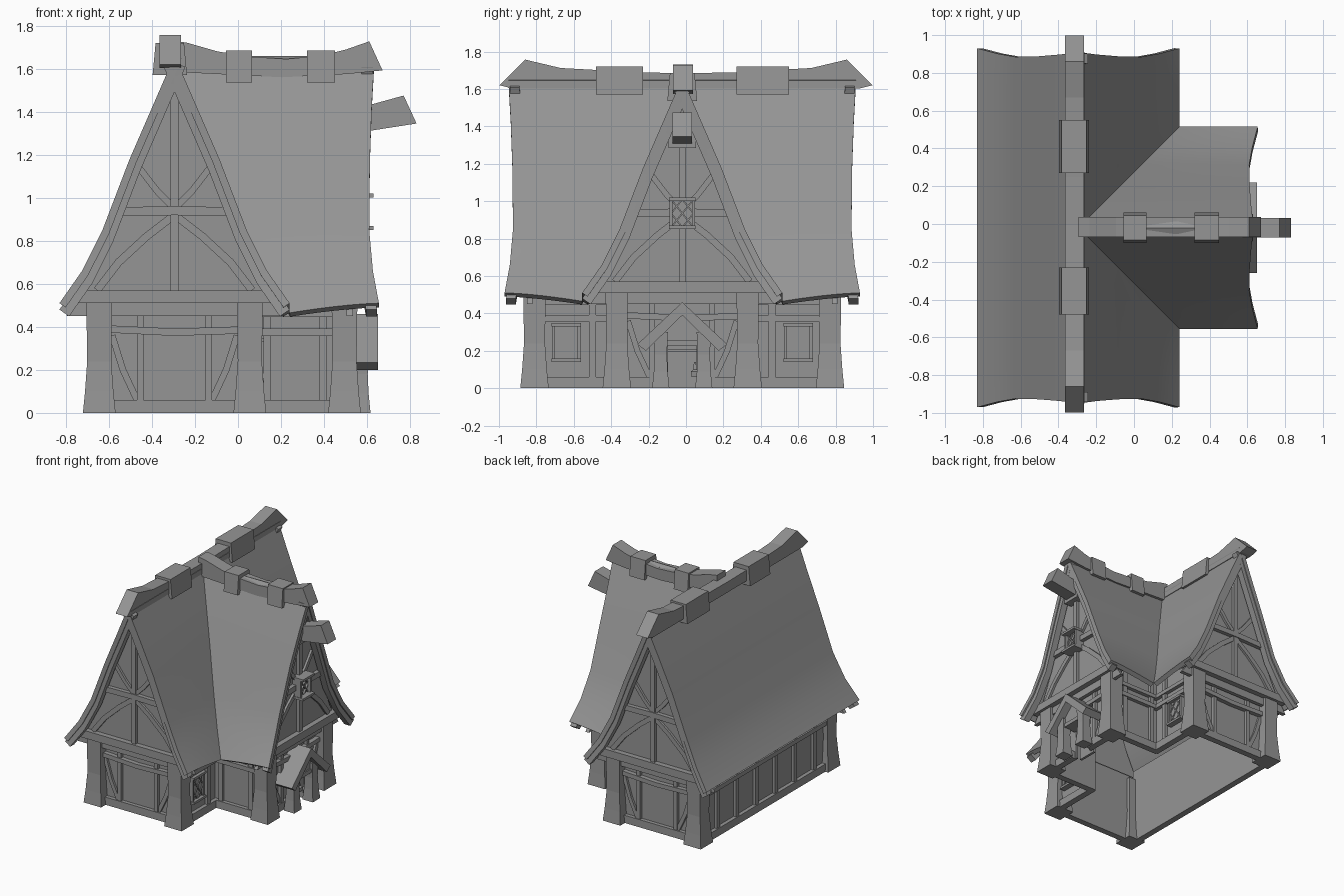
import bpy, bmesh, math
from mathutils import Matrix, Vector

if "Cube" in bpy.data.objects:
    bpy.data.objects.remove(bpy.data.objects["Cube"], do_unlink=True)

grey = bpy.data.materials.new("stone_grey")
grey.use_nodes = True
grey.diffuse_color = (0.3, 0.3, 0.3, 1)
grey.node_tree.nodes["Principled BSDF"].inputs["Base Color"].default_value = (0.3, 0.3, 0.3, 1)


# Frames: local x points outward, local y runs across, origin where the ridges cross
def frame(degrees):
    return Matrix.Translation((-0.295, -0.02, 0)) @ Matrix.Rotation(math.radians(degrees), 4, "Z")


EAST, NORTH, WEST, SOUTH = (frame(d) for d in (0, 90, 180, -90))

# Half roof section: distance from ridge, height, and how far the gable edge reaches
ROOF = [(0, 1.66, 0.93), (0.1, 1.43, 0.917), (0.21, 1.177, 0.908), (0.335, 0.85, 0.905),
        (0.43, 0.66, 0.922), (0.535, 0.51, 0.95)]


def add_object(name, bm, place):
    mesh = bpy.data.meshes.new(name)
    bm.to_mesh(mesh)
    bm.free()
    mesh.materials.append(grey)
    obj = bpy.data.objects.new(name, mesh)
    bpy.context.collection.objects.link(obj)
    obj.matrix_world = place
    return obj


def prism(name, place, outline, a0, a1):
    """Outline of (across, height) points, extruded outward from a0 to a1."""
    bm = bmesh.new()
    face = bm.faces.new([bm.verts.new((a0, b, z)) for b, z in outline])
    ext = bmesh.ops.extrude_face_region(bm, geom=[face])["geom"]
    moved = [v for v in ext if isinstance(v, bmesh.types.BMVert)]
    bmesh.ops.translate(bm, verts=moved, vec=(a1 - a0, 0, 0))
    bmesh.ops.recalc_face_normals(bm, faces=bm.faces)
    return add_object(name, bm, place)


def rect(b0, b1, z0, z1):
    return [(b0, z0), (b1, z0), (b1, z1), (b0, z1)]


def beam(name, place, path, width, a0, a1):
    """Timber following a path of (across, height) points."""
    pts = [Vector(p) for p in path]
    left, right = [], []
    for i, p in enumerate(pts):
        d = (pts[min(i + 1, len(pts) - 1)] - pts[max(i - 1, 0)]).normalized()
        n = Vector((-d.y, d.x)) * width / 2
        left.append(tuple(p + n))
        right.append(tuple(p - n))
    return prism(name, place, left + right[::-1], a0, a1)


def post(name, place, a, b, rows):
    """Square post with a flared foot; rows are (height, half width)."""
    bm = bmesh.new()
    rings = [[bm.verts.new((a + i * h, b + j * h, z)) for i, j in ((-1, -1), (1, -1), (1, 1), (-1, 1))]
             for z, h in rows]
    for lo, hi in zip(rings, rings[1:]):
        for k in range(4):
            bm.faces.new((lo[k], lo[(k + 1) % 4], hi[(k + 1) % 4], hi[k]))
    bm.faces.new(rings[0][::-1])
    bm.faces.new(rings[-1])
    return add_object(name, bm, place)


def roof_patch(name, place, side, start, inset=0.0, drop=0.0, thick=0.035, sag=0.0, cols=6):
    """Curved roof sheet from start(offset, edge) out to the gable edge."""
    bm = bmesh.new()
    grid = []
    for off, z, edge in ROOF:
        a0, a1 = start(off, edge), edge - inset
        row = []
        for c in range(cols + 1):
            t = c / cols
            dip = sag * (1 - t) ** 1.5 * (off / 0.535) ** 3
            row.append(bm.verts.new((a0 + (a1 - a0) * t, side * off, z - drop - dip)))
        grid.append(row)
    for r, s in zip(grid, grid[1:]):
        for c in range(cols):
            bm.faces.new((r[c], r[c + 1], s[c + 1], s[c]))
    bm.normal_update()
    bm.faces.ensure_lookup_table()
    if bm.faces[0].normal.z < 0:
        bmesh.ops.reverse_faces(bm, faces=bm.faces[:])
    obj = add_object(name, bm, place)
    mod = obj.modifiers.new("thickness", "SOLIDIFY")
    mod.thickness, mod.offset = thick, -1
    bpy.ops.object.select_all(action="DESELECT")
    obj.select_set(True)
    bpy.context.view_layer.objects.active = obj
    bpy.ops.object.modifier_apply(modifier=mod.name)
    bpy.ops.object.shade_smooth_by_angle(angle=math.radians(35))
    return obj


def window(name, place, b, z, w, h, a, deep):
    """Framed window with a diamond lattice and projecting sills."""
    x0, x1, z0, z1 = b - w / 2, b + w / 2, z - h / 2, z + h / 2
    prism(name + "_pane", place, rect(x0, x1, z0, z1), a - 0.01, a + deep * 0.4)
    for x in (x0, x1):
        beam(name + "_jamb", place, [(x, z0), (x, z1)], 0.016, a, a + deep * 0.75)
    for y in (z0, z1):
        beam(name + "_sill", place, [(x0 - 0.012, y), (x1 + 0.012, y)], 0.018, a, a + deep)
    for s in (-1, 1):
        for k in (-0.5, 0, 0.5):
            lo, hi = max(-1, -1 - 2 * k), min(1, 1 - 2 * k)
            path = [(b + s * u * w / 2, z + (u + 2 * k) * h / 2) for u in (lo, hi)]
            beam(name + "_lattice", place, path, 0.008, a, a + deep * 0.55)


# Roof sheets: valleys on the sides that meet the wing, plain on the far side
for place, valley_sides in ((SOUTH, (1,)), (NORTH, (-1,)), (EAST, (-1, 1))):
    for side in (-1, 1):
        if side in valley_sides:
            roof_patch("roof_sheet", place, side, lambda off, e: off, sag=0.045)
        else:
            roof_patch("roof_sheet", place, side, lambda off, e: 0)
        roof_patch("barge_board", place, side, lambda off, e: e - 0.06,
                   inset=0.008, drop=0.03, thick=0.055, cols=1)

# Three matching gable ends
POST_ROWS = [(0, 0.076), (0.1, 0.066), (0.24, 0.056), (0.52, 0.06)]
for place in (SOUTH, NORTH, EAST):
    wing = place is EAST
    half = [(off * 0.94, z - 0.06) for off, z, e in ROOF]
    prism("gable_panel", place, half + [(-b, z) for b, z in half[:0:-1]], 0.80, 0.83)
    beam("king_post", place, [(0, 0.55), (0, 1.55)], 0.036, 0.82, 0.855)
    beam("collar_beam", place, [(-0.26, 0.935), (0, 0.94), (0.26, 0.935)], 0.042, 0.82, 0.862)
    beam("tie_beam", place, [(-0.47, 0.54), (0.47, 0.54)], 0.06, 0.78, 0.872)
    for s in (-1, 1):
        beam("upper_brace", place, [(0, 0.95), (s * 0.08, 1.03), (s * 0.165, 1.14)], 0.03, 0.82, 0.848)
        beam("lower_brace", place, [(0, 0.92), (s * 0.13, 0.82), (s * 0.26, 0.7), (s * 0.36, 0.57)],
             0.036, 0.82, 0.848)
        post("corner_post", place, 0.79, s * 0.35, POST_ROWS)
        beam("stud", place, [(s * 0.16, 0), (s * 0.16, 0.53)], 0.03, 0.77, 0.805)
        beam("wall_brace", place, [(s * 0.29, 0.36), (s * 0.24, 0.2), (s * 0.17, 0.05)], 0.03, 0.77, 0.798)
    beam("middle_rail", place, [(-0.31, 0.39), (0, 0.375), (0.31, 0.385)], 0.034, 0.77, 0.815)
    if wing:
        doorway = [(-0.35, 0), (-0.075, 0), (-0.075, 0.26), (0.075, 0.26), (0.075, 0),
                   (0.35, 0), (0.35, 0.55), (-0.35, 0.55)]
        prism("end_wall", place, doorway, 0.76, 0.78)
    else:
        prism("end_wall", place, rect(-0.35, 0.35, 0, 0.55), 0.76, 0.78)
    for b0, b1 in ((-0.3, -0.09), (0.09, 0.3)) if wing else ((-0.3, 0.3),):
        beam("sill_beam", place, [(b0, 0.03), (b1, 0.03)], 0.06, 0.77, 0.81)


# Long walls: panel, rails and studs between two positions
def long_wall(place, b0, b1, studs):
    prism("side_wall", place, rect(b0, b1, 0, 0.6), 0.35, 0.37)
    for z, w in ((0.03, 0.06), (0.375, 0.034), (0.46, 0.03)):
        beam("wall_rail", place, [(b0, z), (b1, z)], w, 0.36, 0.4)
    for b in studs:
        beam("wall_stud", place, [(b, 0), (b, 0.58)], 0.036, 0.36, 0.392)


long_wall(WEST, -0.76, 0.76, [-0.6, -0.36, -0.12, 0.12, 0.36, 0.6])
for s in (-1, 1):
    long_wall(EAST, *sorted((s * 0.36, s * 0.76)), [s * 0.48])
    window("side_window", EAST, s * 0.62, 0.245, 0.135, 0.19, 0.37, 0.045)
long_wall(SOUTH, 0.36, 0.76, [0.43, 0.69])
long_wall(NORTH, -0.76, -0.36, [-0.43, -0.69])

# Ridge beams with upswept ends
main_top = [(0, 1.685), (0.25, 1.688), (0.45, 1.7), (0.67, 1.712), (0.86, 1.757), (0.997, 1.62), (0.93, 1.603)]
prism("main_ridge", EAST, [(y + 0.02, z) for y, z in main_top]
      + [(0.02 - y, z) for y, z in main_top[:0:-1]], -0.07, 0.03)
wing_top = [(0.0, 1.73), (0.06, 1.72), (0.2, 1.68), (0.36, 1.655), (0.52, 1.645), (0.68, 1.66), (0.8, 1.69),
            (0.905, 1.727), (0.967, 1.592), (0.8, 1.575), (0.5, 1.56), (0.0, 1.585)]
prism("wing_ridge", SOUTH, wing_top, -0.057, 0.049)

# Saddles strapped over the ridges
for place, a0, a1, top, shift in ((SOUTH, 0.21, 0.46, 1.72, -0.022), (NORTH, 0.29, 0.57, 1.72, 0.022),
                                  (EAST, 0.24, 0.36, 1.685, 0), (EAST, 0.615, 0.745, 1.685, 0)):
    section = [(-0.08, top - 0.15), (-0.066, top), (0.066, top), (0.08, top - 0.15)]
    prism("ridge_saddle", place, [(b + shift, z) for b, z in section], a0, a1)

# Wing gable: projecting horn, its collar and the attic window
prism("gable_horn", SOUTH, [(0.8, 1.3), (0.9, 1.31), (1.125, 1.345), (1.065, 1.475), (0.92, 1.435), (0.8, 1.43)],
      -0.052, 0.052)
prism("horn_collar", SOUTH, rect(0.8, 0.895, 1.285, 1.45), -0.073, 0.073)
window("attic_window", EAST, 0, 0.935, 0.12, 0.15, 0.83, 0.095)

# Porch and doorway
for s in (-1, 1):
    post("porch_post", EAST, 0.865, s * 0.115, [(0, 0.046), (0.09, 0.037), (0.18, 0.033), (0.3, 0.038)])
    prism("porch_roof", EAST, [(0, 0.46), (s * 0.24, 0.235), (s * 0.195, 0.2), (0, 0.39)], 0.78, 0.945)
prism("porch_gable", EAST, [(-0.15, 0.25), (0.15, 0.25), (0, 0.4)], 0.8, 0.88)
beam("door_lintel", EAST, [(-0.09, 0.24), (0.09, 0.24)], 0.03, 0.77, 0.89)
prism("door", EAST, rect(-0.08, 0.08, 0, 0.26), 0.72, 0.74)
beam("door_rail", EAST, [(-0.08, 0.2), (0.08, 0.2)], 0.015, 0.735, 0.75)
post("lantern", EAST, 0.79, 0.068, [(0.06, 0.018), (0.09, 0.022), (0.1, 0.008), (0.14, 0.006)])
